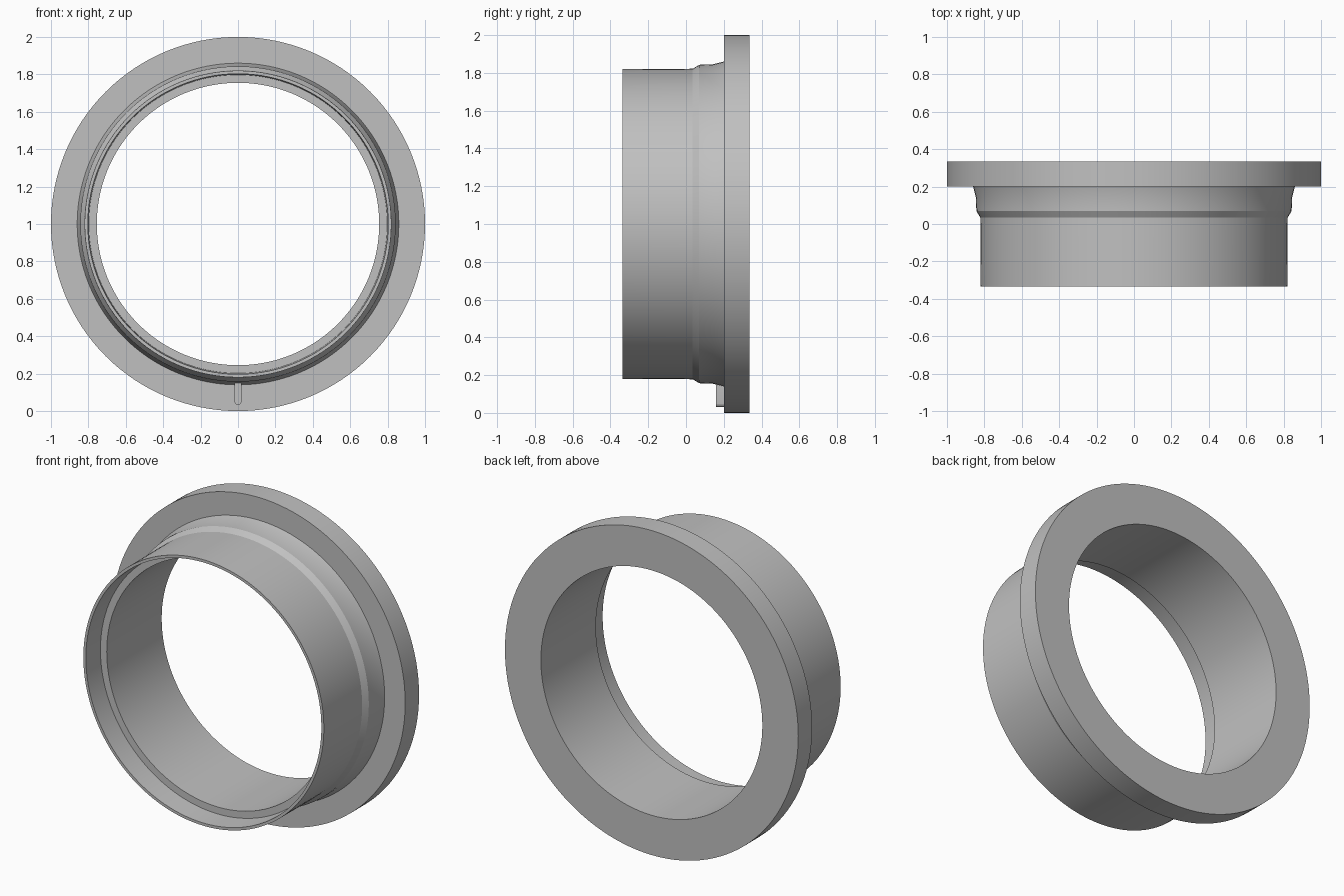
import bpy, bmesh, math
from mathutils import Matrix, Vector

cube = bpy.data.objects.get("Cube")
if cube:
    bpy.data.objects.remove(cube, do_unlink=True)

grey = bpy.data.materials.new("plain_grey")
grey.use_nodes = True
colour = (0.53, 0.53, 0.53, 1)
grey.diffuse_color = colour
grey.node_tree.nodes["Principled BSDF"].inputs["Base Color"].default_value = colour


def finish(name, bm):
    bmesh.ops.remove_doubles(bm, verts=bm.verts, dist=0.0001)
    bmesh.ops.recalc_face_normals(bm, faces=bm.faces)
    mesh = bpy.data.meshes.new(name)
    bm.to_mesh(mesh)
    bm.free()
    mesh.materials.append(grey)
    obj = bpy.data.objects.new(name, mesh)
    bpy.context.collection.objects.link(obj)
    bpy.ops.object.select_all(action="DESELECT")
    obj.select_set(True)
    bpy.context.view_layer.objects.active = obj
    bpy.ops.object.shade_smooth_by_angle(angle=math.radians(14))
    return obj


# Flanged collar: closed (radius, y) section revolved about the y axis
section = [
    (0.755, 0.335), (1.0, 0.335), (1.0, 0.2),      # flange
    (0.86, 0.2), (0.845, 0.14), (0.843, 0.07),     # stepped neck
    (0.822, 0.035), (0.82, -0.335),                # sleeve
    (0.803, -0.335), (0.798, -0.2), (0.755, -0.2), # counterbore
]
bm = bmesh.new()
verts = [bm.verts.new((r, y, 1)) for r, y in section]
edges = [bm.edges.new((verts[i - 1], verts[i])) for i in range(len(verts))]
bmesh.ops.spin(bm, geom=verts + edges, cent=(0, 0, 1), axis=(0, 1, 0),
               angle=math.tau, steps=128, use_duplicate=False)
finish("flanged_collar", bm)

# Locating key: rounded bar standing on the front of the flange
half, low, top = 0.018, 0.05, 0.17
bm = bmesh.new()
outline = [(half, top), (-half, top)]
for i in range(9):
    a = math.pi + math.pi * i / 8
    outline.append((half * math.cos(a), low + half * math.sin(a)))
face = bm.faces.new([bm.verts.new((x, 0.16, z)) for x, z in outline])
extruded = bmesh.ops.extrude_face_region(bm, geom=[face], use_keep_orig=True)
moved = [g for g in extruded["geom"] if isinstance(g, bmesh.types.BMVert)]
bmesh.ops.translate(bm, verts=moved, vec=(0, 0.05, 0))
finish("locating_key", bm)
